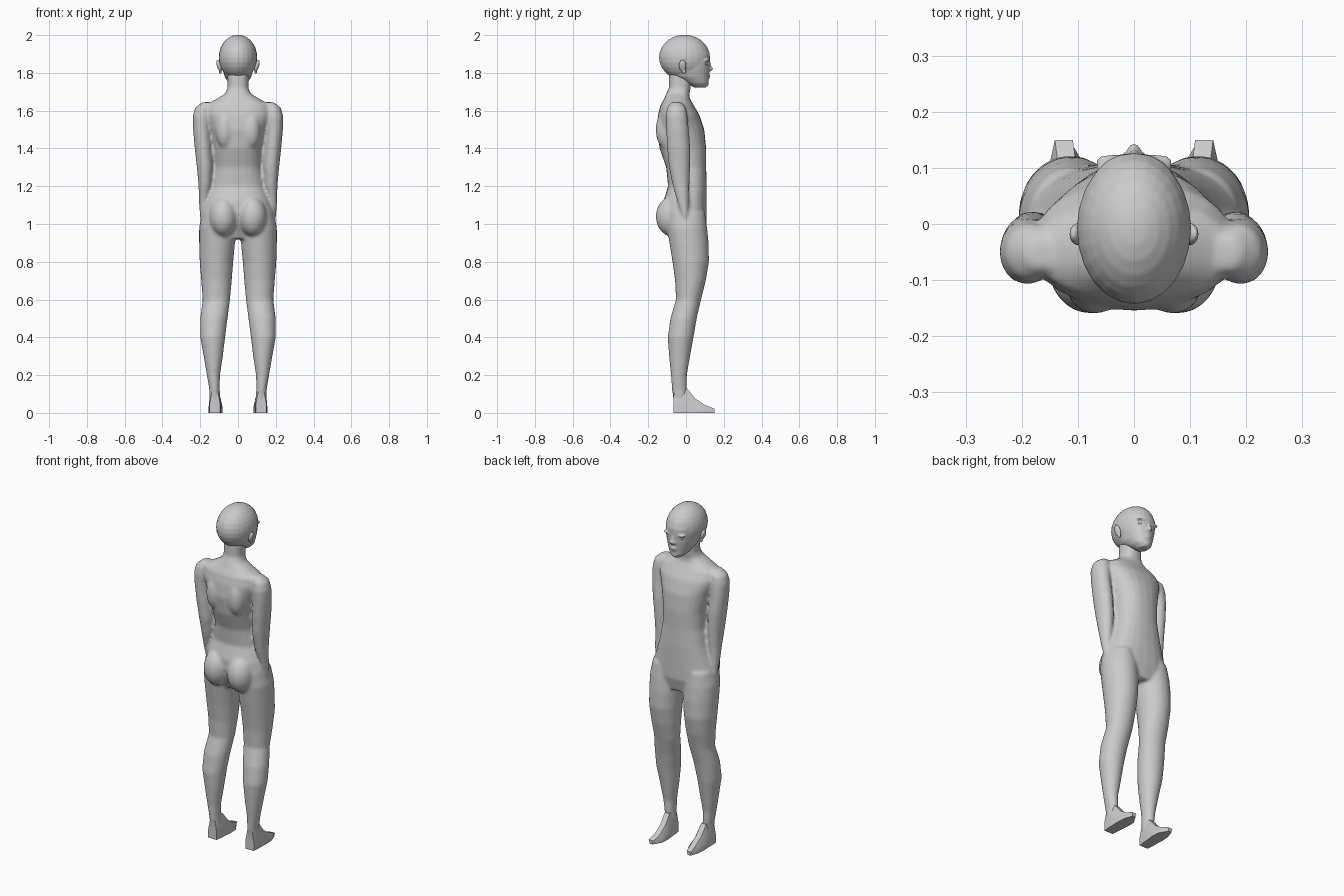
import bpy
import bmesh
from math import cos, sin, pi, copysign
from mathutils import Matrix, Vector

default_cube = bpy.data.objects.get("Cube")
if default_cube:
    bpy.data.objects.remove(default_cube, do_unlink=True)

SIDES = 24


def make_material(name, colour):
    material = bpy.data.materials.new(name)
    material.use_nodes = True
    material.diffuse_color = colour
    material.node_tree.nodes["Principled BSDF"].inputs["Base Color"].default_value = colour
    return material


grey = make_material("plain grey", (0.6, 0.6, 0.6, 1))


def loft(bm, rings, boxy=1.0):
    """Skin level rings given as (height, left, right, back, front)."""
    loops = []
    for height, left, right, back, front in rings:
        centre = Vector(((left + right) / 2, (back + front) / 2, height))
        loop = []
        for step in range(SIDES):
            angle = 2 * pi * step / SIDES
            c, s = cos(angle), sin(angle)
            across = copysign(abs(c) ** boxy, c) * (right - left) / 2
            along = copysign(abs(s) ** boxy, s) * (front - back) / 2
            loop.append(bm.verts.new(centre + Vector((across, along, 0))))
        loops.append(loop)
    for lower, upper in zip(loops, loops[1:]):
        for i in range(SIDES):
            j = (i + 1) % SIDES
            bm.faces.new((lower[i], lower[j], upper[j], upper[i]))
    bm.faces.new(loops[0][::-1])
    bm.faces.new(loops[-1])


def ball(bm, centre, radii, tilt=0.0, axis="X"):
    matrix = Matrix.Translation(centre) @ Matrix.Rotation(tilt, 4, axis)
    matrix = matrix @ Matrix.Diagonal((*radii, 1))
    bmesh.ops.create_uvsphere(bm, u_segments=SIDES, v_segments=14, radius=1, matrix=matrix)


def finish(name, bm, voxel=0.0, smooth_steps=0):
    bmesh.ops.recalc_face_normals(bm, faces=bm.faces)
    mesh = bpy.data.meshes.new(name)
    bm.to_mesh(mesh)
    bm.free()
    mesh.materials.append(grey)
    obj = bpy.data.objects.new(name, mesh)
    bpy.context.collection.objects.link(obj)
    mesh.shade_smooth()
    if voxel:
        remesh = obj.modifiers.new("blend", "REMESH")
        remesh.mode = "VOXEL"
        remesh.voxel_size = voxel
        remesh.use_smooth_shade = True
        soften = obj.modifiers.new("soften", "SMOOTH")
        soften.iterations = smooth_steps
    return obj


def wide(rings):
    """Rings centred on the middle line, from (height, half width, back, front)."""
    return [(z, -w, w, back, front) for z, w, back, front in rings]


def sided(rings, side):
    return [(z, *sorted((side * a, side * b)), back, front) for z, a, b, back, front in rings]


body = bmesh.new()

# Torso and neck
loft(body, wide([
    (0.92, 0.15, -0.06, 0.09), (1.0, 0.195, -0.10, 0.11), (1.06, 0.19, -0.12, 0.11),
    (1.12, 0.17, -0.12, 0.11), (1.2, 0.143, -0.095, 0.11), (1.3, 0.125, -0.105, 0.107),
    (1.4, 0.13, -0.14, 0.107), (1.5, 0.15, -0.155, 0.097), (1.58, 0.18, -0.148, 0.07),
    (1.63, 0.17, -0.135, 0.04), (1.665, 0.11, -0.115, 0.02), (1.69, 0.068, -0.105, 0.018),
    (1.72, 0.055, -0.09, 0.025), (1.8, 0.055, -0.09, 0.03),
]), boxy=0.85)

leg_rings = [
    (0.05, 0.09, 0.15, -0.065, 0.0), (0.13, 0.097, 0.153, -0.075, 0.005),
    (0.2, 0.095, 0.165, -0.08, 0.005), (0.3, 0.08, 0.182, -0.09, 0.022),
    (0.4, 0.068, 0.2, -0.097, 0.04), (0.5, 0.055, 0.2, -0.083, 0.057),
    (0.6, 0.042, 0.187, -0.053, 0.08), (0.7, 0.033, 0.195, -0.058, 0.105),
    (0.8, 0.025, 0.203, -0.072, 0.122), (0.9, 0.016, 0.206, -0.088, 0.12),
    (0.98, 0.012, 0.206, -0.1, 0.112), (1.06, 0.03, 0.19, -0.1, 0.1),
]
arm_rings = [
    (1.035, 0.183, 0.202, -0.015, 0.008), (1.1, 0.165, 0.206, -0.04, 0.014),
    (1.2, 0.14, 0.209, -0.07, 0.018), (1.3, 0.132, 0.218, -0.09, 0.022),
    (1.4, 0.138, 0.229, -0.1, 0.023), (1.5, 0.145, 0.238, -0.105, 0.015),
    (1.57, 0.14, 0.24, -0.108, 0.008), (1.615, 0.14, 0.228, -0.1, 0.0),
    (1.645, 0.14, 0.19, -0.08, -0.025),
]
for side in (-1, 1):
    loft(body, sided(leg_rings, side))
    loft(body, sided(arm_rings, side))
    # Seat and shoulder blade fullness
    ball(body, (side * 0.078, -0.075, 1.04), (0.075, 0.085, 0.105))
    ball(body, (side * 0.07, -0.11, 1.5), (0.05, 0.05, 0.1))
finish("body", body, voxel=0.009, smooth_steps=4)

# Head with brow, nose, lips and chin
head = bmesh.new()
ball(head, (0, -0.008, 1.882), (0.102, 0.135, 0.12))
loft(head, wide([
    (1.722, 0.025, 0.045, 0.105), (1.745, 0.05, 0.0, 0.118), (1.78, 0.07, -0.07, 0.121),
    (1.82, 0.083, -0.1, 0.125), (1.86, 0.09, -0.11, 0.127), (1.9, 0.09, -0.11, 0.126),
]), boxy=0.9)
ball(head, (0, 0.122, 1.822), (0.014, 0.022, 0.014))
ball(head, (0, 0.118, 1.842), (0.009, 0.015, 0.032), tilt=0.25)
ball(head, (0, 0.115, 1.785), (0.024, 0.014, 0.006))
ball(head, (0, 0.113, 1.774), (0.02, 0.014, 0.006))
ball(head, (0, 0.1, 1.742), (0.025, 0.02, 0.018))
for side in (-1, 1):
    ball(head, (side * 0.04, 0.108, 1.866), (0.03, 0.017, 0.007))
    ball(head, (side * 0.015, 0.117, 1.816), (0.008, 0.012, 0.007))
finish("head", head, voxel=0.005, smooth_steps=3)

for side, label in ((-1, "right"), (1, "left")):
    # Almond eye
    eye = bmesh.new()
    ball(eye, (side * 0.04, 0.103, 1.847), (0.017, 0.012, 0.008))
    finish(label + "_eye", eye)

    # Ear with rim and lobe
    ear = bmesh.new()
    ball(ear, (side * 0.1, -0.018, 1.838), (0.012, 0.02, 0.033), tilt=side * 0.3, axis="Y")
    ball(ear, (side * 0.094, -0.01, 1.808), (0.008, 0.011, 0.013))
    finish(label + "_ear", ear, voxel=0.004, smooth_steps=2)

    # Wedge foot, flat below and turned slightly outward
    foot = bmesh.new()
    sections = [(-0.066, 0.095, 0.15, 0.11), (-0.03, 0.09, 0.153, 0.135),
                (0.005, 0.088, 0.153, 0.13), (0.05, 0.083, 0.155, 0.075),
                (0.1, 0.085, 0.152, 0.042), (0.15, 0.115, 0.135, 0.022)]
    loops = []
    for y, inner, outer, top in sections:
        middle = (inner + outer) / 2
        outline = ((inner, 0), (outer, 0), (outer, top * 0.45),
                   (middle + 0.016, top), (middle - 0.016, top), (inner, top * 0.45))
        loops.append([foot.verts.new((side * x, y, z)) for x, z in outline])
    for a, b in zip(loops, loops[1:]):
        for i in range(len(a)):
            j = (i + 1) % len(a)
            foot.faces.new((a[i], a[j], b[j], b[i]))
    foot.faces.new(loops[0])
    foot.faces.new(loops[-1])
    obj = finish(label + "_foot", foot)
    bpy.context.view_layer.objects.active = obj
    obj.select_set(True)
    bpy.ops.object.shade_smooth_by_angle(angle=0.7)
    obj.select_set(False)
